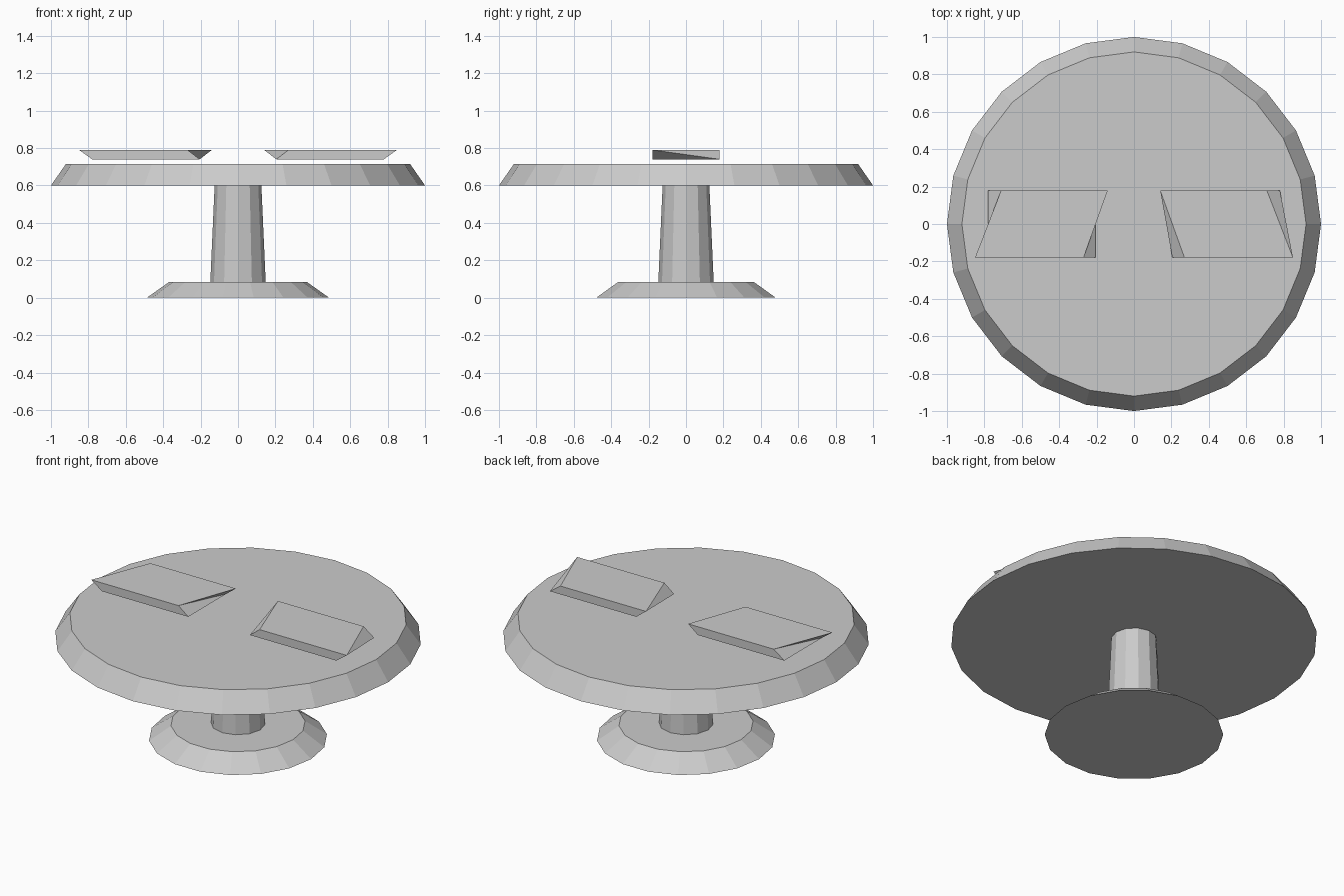
import bpy, bmesh, math

if "Cube" in bpy.data.objects:
    bpy.data.objects.remove(bpy.data.objects["Cube"])

grey = bpy.data.materials.new("light_grey")
grey.diffuse_color = (0.6, 0.6, 0.6, 1)
grey.use_nodes = True
grey.node_tree.nodes["Principled BSDF"].inputs["Base Color"].default_value = grey.diffuse_color


def finish(bm, name):
    bmesh.ops.recalc_face_normals(bm, faces=bm.faces)
    mesh = bpy.data.meshes.new(name)
    bm.to_mesh(mesh)
    bm.free()
    mesh.materials.append(grey)
    obj = bpy.data.objects.new(name, mesh)
    bpy.context.collection.objects.link(obj)
    return obj


def tapered_disc(name, sides, r_low, r_high, z_low, z_high):
    """Closed frustum with its first corner on the x axis."""
    bm = bmesh.new()
    rings = []
    for r, z in ((r_low, z_low), (r_high, z_high)):
        rings.append([bm.verts.new((r * math.cos(math.tau * i / sides),
                                    r * math.sin(math.tau * i / sides), z))
                      for i in range(sides)])
    low, high = rings
    for i in range(sides):
        j = (i + 1) % sides
        bm.faces.new((low[i], low[j], high[j], high[i]))
    bm.faces.new(low[::-1])
    bm.faces.new(high)
    return finish(bm, name)


def skewed_plate(name, side):
    """Rectangular underside, sheared top; the ends twist along one diagonal."""
    bm = bmesh.new()
    y, z0, z1 = 0.18, 0.74, 0.79
    bottom = [(0.205, -y), (0.78, -y), (0.78, y), (0.205, y)]
    top = [(0.27, -y), (0.85, -y), (0.71, y), (0.14, y)]
    b = [bm.verts.new((side * px, py, z0)) for px, py in bottom]
    t = [bm.verts.new((side * px, py, z1)) for px, py in top]
    bm.faces.new(b)
    bm.faces.new(t)
    bm.faces.new((b[0], b[1], t[1], t[0]))
    bm.faces.new((b[2], b[3], t[3], t[2]))
    # Twisted ends: the fold runs the other way on the left plate
    for front, back, fold in ((0, 3, side > 0), (1, 2, side < 0)):
        if fold:  # bottom front to top back
            bm.faces.new((b[front], t[back], t[front]))
            bm.faces.new((b[front], b[back], t[back]))
        else:     # top front to bottom back
            bm.faces.new((t[front], b[front], b[back]))
            bm.faces.new((t[front], b[back], t[back]))
    return finish(bm, name)


# Pedestal
tapered_disc("base", 18, 0.487, 0.367, 0.0, 0.085)
tapered_disc("stem", 12, 0.148, 0.125, 0.085, 0.6)

# Round top with bevelled rim
tapered_disc("table_top", 24, 1.0, 0.92, 0.6, 0.715)

# Two plates hovering just above the top
skewed_plate("left_plate", -1)
skewed_plate("right_plate", 1)
